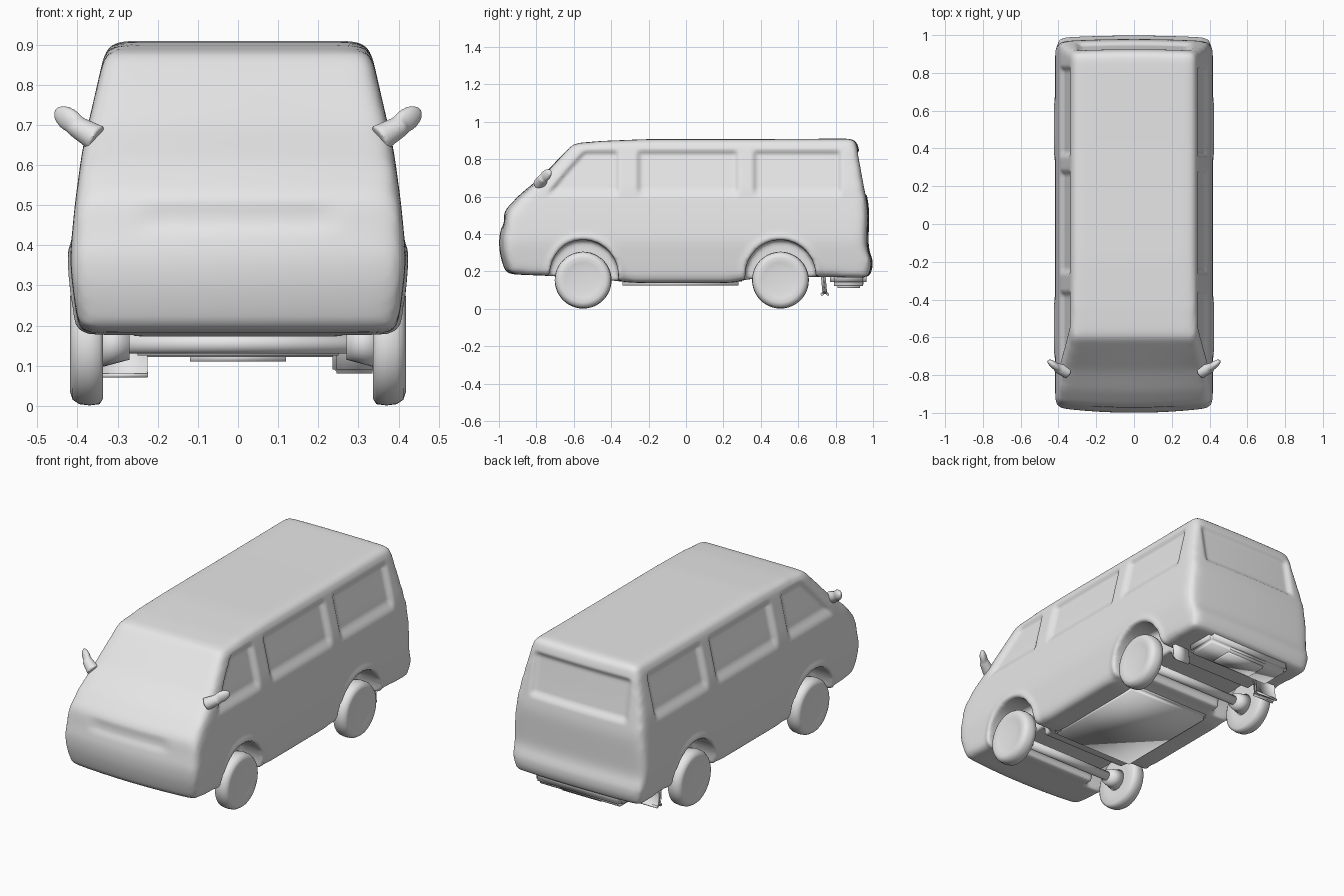
import bpy, bmesh, math
from mathutils import Vector, Matrix

if "Cube" in bpy.data.objects:
    bpy.data.objects.remove(bpy.data.objects["Cube"])

paint = bpy.data.materials.new("plain_grey")
paint.use_nodes = True
GREY = (0.8, 0.8, 0.8, 1)
paint.diffuse_color = GREY
paint.node_tree.nodes["Principled BSDF"].inputs["Base Color"].default_value = GREY

AXLES = {"front": -0.55, "rear": 0.505}


def make(name, bm, smooth=True):
    bmesh.ops.recalc_face_normals(bm, faces=bm.faces)
    mesh = bpy.data.meshes.new(name)
    bm.to_mesh(mesh)
    bm.free()
    for p in mesh.polygons:
        p.use_smooth = smooth
    mesh.materials.append(paint)
    obj = bpy.data.objects.new(name, mesh)
    bpy.context.collection.objects.link(obj)
    return obj


def add_box(bm, lo, hi):
    lo, hi = Vector(lo), Vector(hi)
    mat = Matrix.Translation((lo + hi) / 2) @ Matrix.Diagonal((*(hi - lo), 1))
    return bmesh.ops.create_cube(bm, size=1, matrix=mat)["verts"]


def add_rod(bm, a, b, r1, r2, segments=24):
    a, b = Vector(a), Vector(b)
    turn = (b - a).to_track_quat("Z", "Y").to_matrix().to_4x4()
    bmesh.ops.create_cone(bm, cap_ends=True, segments=segments, radius1=r1, radius2=r2,
                          depth=(b - a).length, matrix=Matrix.Translation((a + b) / 2) @ turn)


def bake(obj):
    bpy.context.view_layer.update()
    deps = bpy.context.evaluated_depsgraph_get()
    mesh = bpy.data.meshes.new_from_object(obj.evaluated_get(deps))
    obj.modifiers.clear()
    obj.data = mesh


def soften(obj, voxel, rounds):
    m = obj.modifiers.new("remesh", "REMESH")
    m.mode = "VOXEL"
    m.voxel_size = voxel
    m = obj.modifiers.new("smooth", "SMOOTH")
    m.factor = 0.5
    m.iterations = rounds
    bake(obj)


def step(v, soft=0.035):
    t = max(0.0, min(1.0, v / soft))
    return t * t * (3 - 2 * t)


def lerp_table(table, v):
    for (a, x), (b, y) in zip(table, table[1:]):
        if v <= b:
            return x + (y - x) * max(0, v - a) / (b - a)
    return table[-1][1]


# Body shell: side outline (y, z) widened by height
OUTLINE = [(-0.60, 0.885), (-0.78, 0.70), (-0.89, 0.61), (-0.975, 0.52), (-0.985, 0.44),
           (-1.003, 0.37), (-0.995, 0.29), (-0.965, 0.185), (-0.72, 0.175), (-0.38, 0.15),
           (-0.28, 0.138), (0.25, 0.138), (0.34, 0.16), (0.72, 0.17), (0.985, 0.165),
           (1.005, 0.25), (0.975, 0.32), (0.98, 0.54), (0.95, 0.70), (0.915, 0.91),
           (0.4, 0.907), (-0.2, 0.907), (-0.45, 0.897)]
WIDTH = [(0.12, 0.385), (0.2, 0.40), (0.36, 0.42), (0.5, 0.407), (0.64, 0.388),
         (0.76, 0.36), (0.87, 0.335), (0.91, 0.327)]

bm = bmesh.new()
face = bm.faces.new([bm.verts.new((-1, y, z)) for y, z in OUTLINE])
ext = bmesh.ops.extrude_face_region(bm, geom=[face])
for v in ext["geom"]:
    if isinstance(v, bmesh.types.BMVert):
        v.co.x = 1
for z, _ in WIDTH[1:-1]:
    bmesh.ops.bisect_plane(bm, geom=bm.verts[:] + bm.edges[:] + bm.faces[:],
                           plane_co=(0, 0, z), plane_no=(0, 0, 1))
for v in bm.verts:
    v.co.x *= lerp_table(WIDTH, v.co.z)
bmesh.ops.triangulate(bm, faces=bm.faces)
body = make("body_shell", bm)
soften(body, 0.014, 36)

# Wheel arches and axle troughs
cutters = []
for name, y in AXLES.items():
    arch, trough = bmesh.new(), bmesh.new()
    for s in (-1, 1):
        add_rod(arch, (s * 0.27, y, 0.18), (s * 0.6, y, 0.18), 0.188, 0.188, 48)
    add_box(trough, (-0.33, y - 0.12, -0.1), (0.33, y + 0.12, 0.21))
    for part, b in (("arch", arch), ("trough", trough)):
        cut = make(f"{name}_{part}_cutter", b)
        cut.hide_render = True
        m = body.modifiers.new(part, "BOOLEAN")
        m.operation = "DIFFERENCE"
        m.solver = "EXACT"
        m.object = cut
        cutters.append(cut)
bake(body)
for cut in cutters:
    bpy.data.objects.remove(cut)
soften(body, 0.012, 4)

# Recessed windows, arch flares and bowed ends
SIDE_WINDOWS = [(-0.55, -0.35, 0.9), (-0.27, 0.29, 0), (0.35, 0.84, 0)]
normals = [v.normal.copy() for v in body.data.vertices]
for v, n in zip(body.data.vertices, normals):
    x, y, z = v.co
    s = 1 if x > 0 else -1
    if n.x * s > 0.5 and abs(x) > 0.28 and z > 0.5:
        tall = step(z - 0.59, 0.06) * step(0.855 - z)
        for y0, y1, skew in SIDE_WINDOWS:
            front = y0 - (0.85 - z) * skew
            v.co.x -= s * 0.02 * tall * step(y - front) * step(y1 - y)
    if n.y > 0.5 and y > 0.85:
        v.co.y -= 0.018 * step(0.31 - abs(x)) * step(z - 0.6) * step(0.85 - z)
    if n.y < -0.5 and y < -0.9:
        v.co.y += 0.008 * step(0.28 - abs(x), 0.1) * step(z - 0.42, 0.04) * step(0.52 - z, 0.05)
    if abs(x) > 0.36 and z < 0.5:
        for ay in AXLES.values():
            d = math.hypot(y - ay, z - 0.18)
            v.co.x += s * 0.008 * math.exp(-((d - 0.2) / 0.02) ** 2)
    bow = (x / 0.4) ** 2
    v.co.y += 0.025 * bow * step(-y - 0.6, 0.3) - 0.012 * bow * step(y - 0.8, 0.15)
body.data.materials.clear()
body.data.materials.append(paint)
for p in body.data.polygons:
    p.use_smooth = True

# Wheels turned from a tyre profile (radius, x)
TYRE = [(0, 0.408), (0.06, 0.409), (0.095, 0.413), (0.12, 0.418), (0.138, 0.412),
        (0.149, 0.395), (0.152, 0.37), (0.149, 0.345), (0.135, 0.336), (0.09, 0.34), (0, 0.34)]
for name, y in AXLES.items():
    for side, s in (("left", 1), ("right", -1)):
        bm = bmesh.new()
        pts = [bm.verts.new((s * x, y, 0.153 + r)) for r, x in TYRE]
        edges = [bm.edges.new(e) for e in zip(pts, pts[1:])]
        bmesh.ops.spin(bm, geom=pts + edges, cent=(0, y, 0.153), axis=(1, 0, 0),
                       angle=math.tau, steps=48)
        bmesh.ops.remove_doubles(bm, verts=bm.verts, dist=0.0005)
        make(f"{name}_{side}_wheel", bm)

    # Axle beam
    bm = bmesh.new()
    add_rod(bm, (-0.35, y, 0.155), (0.35, y, 0.155), 0.025, 0.025)
    for s in (-1, 1):
        add_rod(bm, (s * 0.27, y, 0.155), (s * 0.345, y, 0.155), 0.04, 0.06)
    make(f"{name}_axle", bm)

# Mirrors and mud flaps, one of each per side
for side, s in (("left", 1), ("right", -1)):
    bm = bmesh.new()
    add_rod(bm, (s * 0.35, -0.785, 0.665), (s * 0.41, -0.76, 0.7), 0.035, 0.026)
    aim = Matrix.Rotation(s * math.radians(38), 4, "Z") @ Matrix.Rotation(s * math.radians(-28), 4, "Y")
    bmesh.ops.create_uvsphere(bm, u_segments=24, v_segments=14, radius=1,
                              matrix=Matrix.Translation((s * 0.42, -0.75, 0.712)) @ aim
                              @ Matrix.Diagonal((0.052, 0.02, 0.03, 1)))
    mirror = make(f"{side}_mirror", bm)
    soften(mirror, 0.006, 6)
    mirror.data.materials.clear()
    mirror.data.materials.append(paint)
    for p in mirror.data.polygons:
        p.use_smooth = True

    bm = bmesh.new()
    for v in add_box(bm, (0.235, 0.715, 0.08), (0.345, 0.74, 0.24)):
        v.co.x *= s
        if v.co.z < 0.1:
            v.co.y += 0.015
    bmesh.ops.bevel(bm, geom=bm.edges[:], offset=0.01, segments=3, affect="EDGES")
    make(f"{side}_mud_flap", bm)

# Underbody pans
PANS = {"rear_pan": ((-0.27, 0.77, 0.122), (0.27, 0.965, 0.22)),
        "rear_centre_pan": ((-0.14, 0.79, 0.11), (0.14, 0.95, 0.2)),
        "floor_pan": ((-0.27, -0.36, 0.125), (0.27, 0.3, 0.2))}
for name, (lo, hi) in PANS.items():
    bm = bmesh.new()
    add_box(bm, lo, hi)
    bmesh.ops.bevel(bm, geom=bm.edges[:], offset=0.02, segments=4, affect="EDGES")
    make(name, bm)
